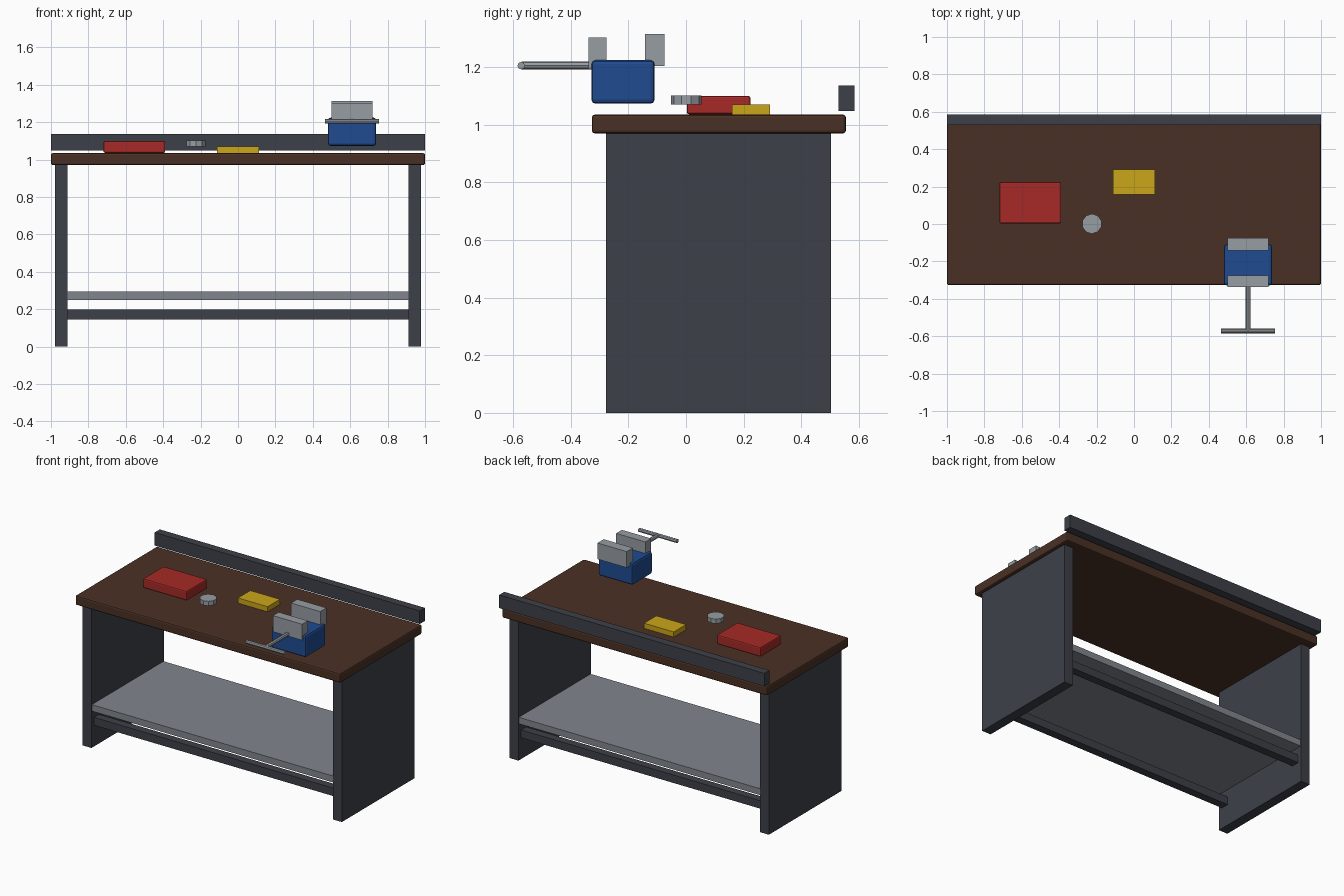
import bpy
from math import radians

if "Cube" in bpy.data.objects:
    bpy.data.objects.remove(bpy.data.objects["Cube"])


def material(name, rgb):
    m = bpy.data.materials.new(name)
    m.diffuse_color = (*rgb, 1)
    m.use_nodes = True
    m.node_tree.nodes["Principled BSDF"].inputs["Base Color"].default_value = m.diffuse_color
    return m


wood = material("dark_wood", (0.068, 0.03, 0.018))
frame = material("dark_steel", (0.047, 0.051, 0.065))
sheet = material("shelf_grey", (0.22, 0.24, 0.27))
steel = material("bright_steel", (0.31, 0.34, 0.37))
blue = material("blue_paint", (0.014, 0.07, 0.28))
red = material("red_paint", (0.38, 0.023, 0.02))
yellow = material("yellow_paint", (0.6, 0.38, 0.01))


def box(name, x, y, z, mat, bevel=0):
    """Box from (min, max) ranges on each axis."""
    lo, hi = zip(x, y, z)
    bpy.ops.mesh.primitive_cube_add(size=1, location=[(a + b) / 2 for a, b in zip(lo, hi)])
    ob = bpy.context.object
    ob.name = name
    ob.scale = [b - a for a, b in zip(lo, hi)]
    bpy.ops.object.transform_apply(location=False, rotation=False, scale=True)
    ob.data.materials.append(mat)
    if bevel:
        mod = ob.modifiers.new("edge_bevel", 'BEVEL')
        mod.width = bevel
        mod.segments = 2
    return ob


def rod(name, loc, radius, length, sides, mat, rot=(0, 0, 0)):
    bpy.ops.mesh.primitive_cylinder_add(vertices=sides, radius=radius, depth=length,
                                        location=loc, rotation=[radians(a) for a in rot])
    ob = bpy.context.object
    ob.name = name
    ob.data.materials.append(mat)
    return ob


# Worktop and raised rear rail
box("worktop", (-1, 1), (-0.327, 0.555), (0.97, 1.035), wood, 0.01)
box("rear_rail", (-1, 1), (0.53, 0.585), (1.048, 1.137), frame)

# Side panels that act as legs
for side, x in (("left", (-0.978, -0.911)), ("right", (0.911, 0.978))):
    box(side + "_side_panel", x, (-0.278, 0.504), (0, 0.97), frame)

# Lower shelf and the two stretchers beneath it
box("lower_shelf", (-0.911, 0.911), (-0.274, 0.5), (0.25, 0.294), sheet)
for end, y in (("front", (-0.25, -0.195)), ("back", (0.42, 0.475))):
    box(end + "_stretcher", (-0.911, 0.911), y, (0.144, 0.198), frame)

# Loose items on the worktop
box("red_toolbox", (-0.719, -0.389), (0.003, 0.224), (1.036, 1.1), red, 0.008)
box("yellow_box", (-0.112, 0.112), (0.159, 0.292), (1.035, 1.07), yellow)
rod("round_knob", (-0.225, 0.001, 1.086), 0.0535, 0.031, 10, steel)

# Bench vise: body, jaws, screw and cross handle
box("vise_body", (0.481, 0.739), (-0.328, -0.109), (1.073, 1.224), blue, 0.014)
box("vise_front_jaw", (0.5, 0.72), (-0.338, -0.276), (1.193, 1.303), steel)
box("vise_back_jaw", (0.5, 0.72), (-0.142, -0.075), (1.204, 1.314), steel)
rod("vise_screw", (0.61, -0.445, 1.206), 0.0135, 0.25, 8, steel, (90, 0, 0))
rod("vise_handle", (0.609, -0.572, 1.205), 0.013, 0.29, 8, steel, (0, 90, 0))
